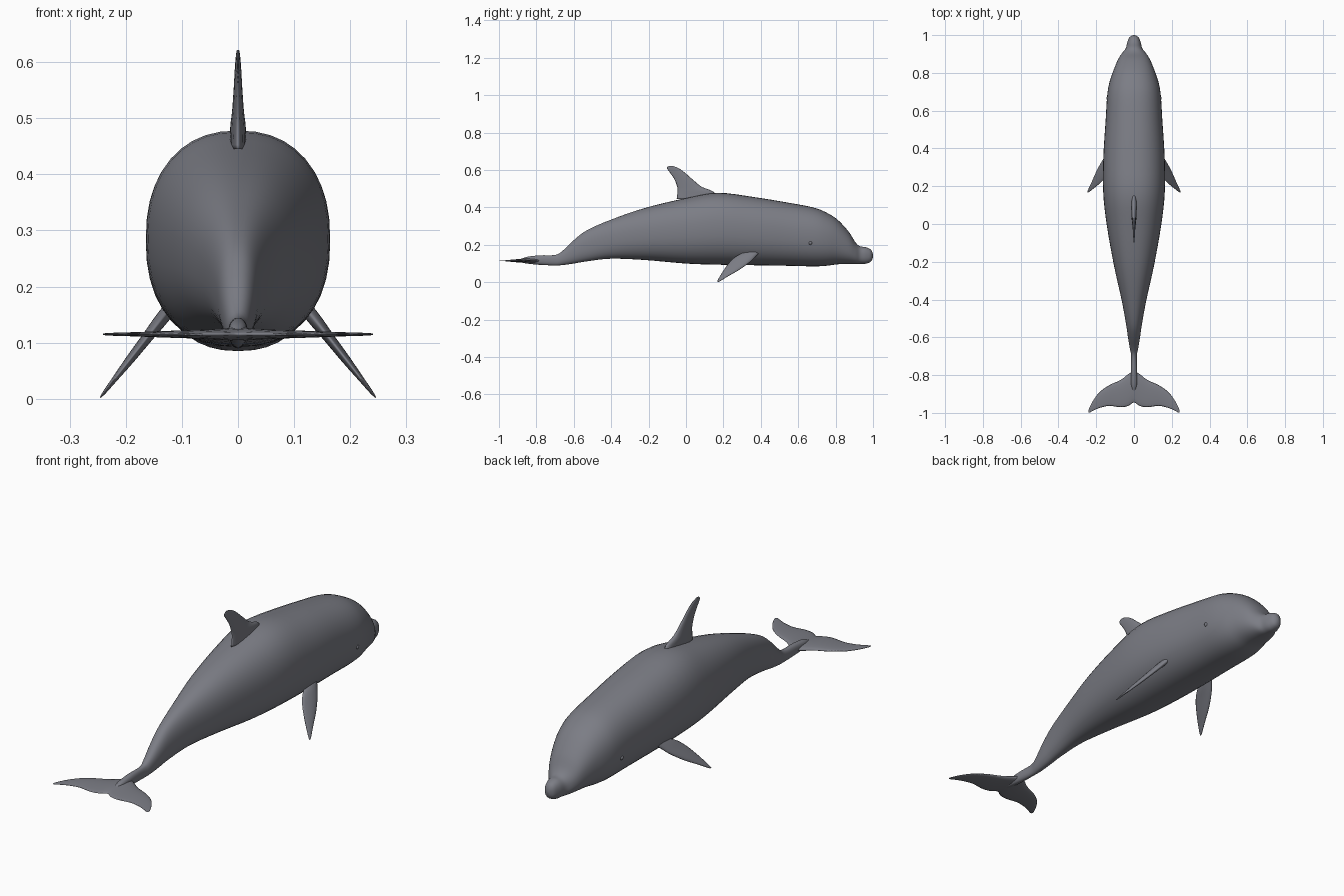
import bpy
import bmesh
import math
from mathutils import Vector

if "Cube" in bpy.data.objects:
    bpy.data.objects.remove(bpy.data.objects["Cube"], do_unlink=True)


def make_material(name, colour):
    mat = bpy.data.materials.new(name)
    mat.use_nodes = True
    mat.diffuse_color = colour
    mat.node_tree.nodes["Principled BSDF"].inputs["Base Color"].default_value = colour
    return mat


skin_grey = make_material("skin grey", (0.2, 0.205, 0.235, 1))


def smooth_path(stations, steps):
    """Resample rows of values with a Catmull-Rom spline."""
    rows = [Vector(s) for s in stations]
    padded = [rows[0]] + rows + [rows[-1]]
    result = []
    for a, b, c, d in zip(padded, padded[1:], padded[2:], padded[3:]):
        for i in range(steps):
            t = i / steps
            result.append(b + (c - a) * (t / 2)
                          + (a * 2 - b * 5 + c * 4 - d) * (t * t / 2)
                          + (b * 3 - a - c * 3 + d) * (t ** 3 / 2))
    return result + [rows[-1]]


def loft(name, rings):
    """Skin a list of closed rings, cap both ends and shade smooth."""
    bm = bmesh.new()
    loops = [[bm.verts.new(p) for p in ring] for ring in rings]
    n = len(loops[0])
    for one, two in zip(loops, loops[1:]):
        for i in range(n):
            j = (i + 1) % n
            bm.faces.new((one[i], one[j], two[j], two[i]))
    bm.faces.new(loops[0])
    bm.faces.new(loops[-1])
    bmesh.ops.recalc_face_normals(bm, faces=bm.faces)
    mesh = bpy.data.meshes.new(name)
    bm.to_mesh(mesh)
    bm.free()
    mesh.materials.append(skin_grey)
    obj = bpy.data.objects.new(name, mesh)
    bpy.context.collection.objects.link(obj)
    mesh.shade_smooth()
    return obj


def body_ring(row, sides=40):
    """Slightly squared oval across the body."""
    y, half_width, low, high = row
    ring = []
    for i in range(sides):
        a = math.tau * i / sides
        c, s = math.cos(a), math.sin(a)
        x = math.copysign(abs(c) ** 0.88, c) * half_width
        z = math.copysign(abs(s) ** 0.88, s) * (high - low) / 2
        ring.append((x, y, (low + high) / 2 + z))
    return ring


def fin(name, sections, place, sides=16):
    """Loft thin sections (span, lead, trail, half thickness)."""
    rings = []
    for span, lead, trail, thick in smooth_path(sections, 4):
        ring = []
        for i in range(sides):
            a = math.tau * i / sides
            f = (1 - math.cos(a)) / 2
            # blunt leading edge, thin trailing edge
            side = math.sin(a) * thick * (1.25 - 0.6 * f)
            ring.append(place(span, lead + (trail - lead) * f, side, f))
        rings.append(ring)
    return loft(name, rings)


# Body with beak: y, half width, underside, back
body = [
    (-0.89, 0.006, 0.108, 0.122), (-0.85, 0.016, 0.10, 0.136),
    (-0.78, 0.017, 0.093, 0.144), (-0.70, 0.015, 0.09, 0.146),
    (-0.66, 0.022, 0.092, 0.168), (-0.60, 0.032, 0.10, 0.225),
    (-0.53, 0.042, 0.112, 0.278), (-0.40, 0.066, 0.126, 0.335),
    (-0.22, 0.106, 0.119, 0.397), (0, 0.145, 0.10, 0.45),
    (0.17, 0.163, 0.094, 0.478), (0.36, 0.162, 0.091, 0.456),
    (0.55, 0.15, 0.088, 0.425), (0.68, 0.142, 0.085, 0.40),
    (0.75, 0.13, 0.088, 0.373), (0.81, 0.11, 0.096, 0.335),
    (0.87, 0.085, 0.098, 0.27), (0.905, 0.063, 0.098, 0.215),
    (0.93, 0.044, 0.098, 0.193), (0.96, 0.036, 0.099, 0.188),
    (0.985, 0.026, 0.108, 0.177), (0.996, 0.014, 0.122, 0.162),
    (1.0, 0.003, 0.138, 0.146),
]
loft("body", [body_ring(r) for r in smooth_path(body, 4)])

# Swept back fin: height, leading y, trailing y, half thickness
dorsal = [
    (0.445, 0.17, -0.05, 0.015), (0.485, 0.145, -0.045, 0.014),
    (0.51, 0.085, -0.047, 0.011), (0.55, 0.035, -0.062, 0.008),
    (0.585, -0.005, -0.085, 0.006), (0.61, -0.04, -0.102, 0.004),
    (0.622, -0.072, -0.092, 0.002),
]


def place_dorsal(span, chord, side, f):
    # the root follows the slope of the back towards the tail
    return (side, chord, span)


fin("dorsal_fin", dorsal, place_dorsal)

# Tail fluke half: reach, leading y, trailing y, half thickness
fluke_half = [
    (0.03, -0.795, -0.963, 0.010), (0.07, -0.825, -0.97, 0.008),
    (0.13, -0.853, -0.963, 0.006), (0.18, -0.888, -0.973, 0.004),
    (0.215, -0.932, -0.988, 0.003), (0.235, -0.97, -0.998, 0.002),
    (0.241, -0.985, -0.995, 0.001),
]
fluke = [(-s, l, t, h) for s, l, t, h in reversed(fluke_half)]
fluke += [(0, -0.78, -0.945, 0.012)] + fluke_half
fin("tail_fluke", fluke, lambda s, c, side, f: (s, c, 0.115 + side))

# Flippers: height, leading y, trailing y, half thickness
flipper = [
    (0.165, 0.40, 0.32, 0.012), (0.14, 0.375, 0.27, 0.012),
    (0.11, 0.345, 0.235, 0.010), (0.07, 0.29, 0.205, 0.008),
    (0.035, 0.23, 0.183, 0.005), (0.012, 0.192, 0.17, 0.003),
    (0.002, 0.175, 0.167, 0.001),
]
for label, sign in (("left", 1), ("right", -1)):
    def place_flipper(span, chord, side, f, sign=sign):
        outward = 0.247 - span * 0.78
        return (sign * (outward + side * 0.8), chord, max(0, span + side * 0.6))

    fin(label + "_flipper", flipper, place_flipper)

    # Small bead eye set into the head
    bpy.ops.mesh.primitive_uv_sphere_add(
        segments=16, ring_count=8, radius=0.01, location=(sign * 0.137, 0.665, 0.21))
    eye = bpy.context.object
    eye.name = label + "_eye"
    eye.data.materials.append(skin_grey)
    eye.data.shade_smooth()
